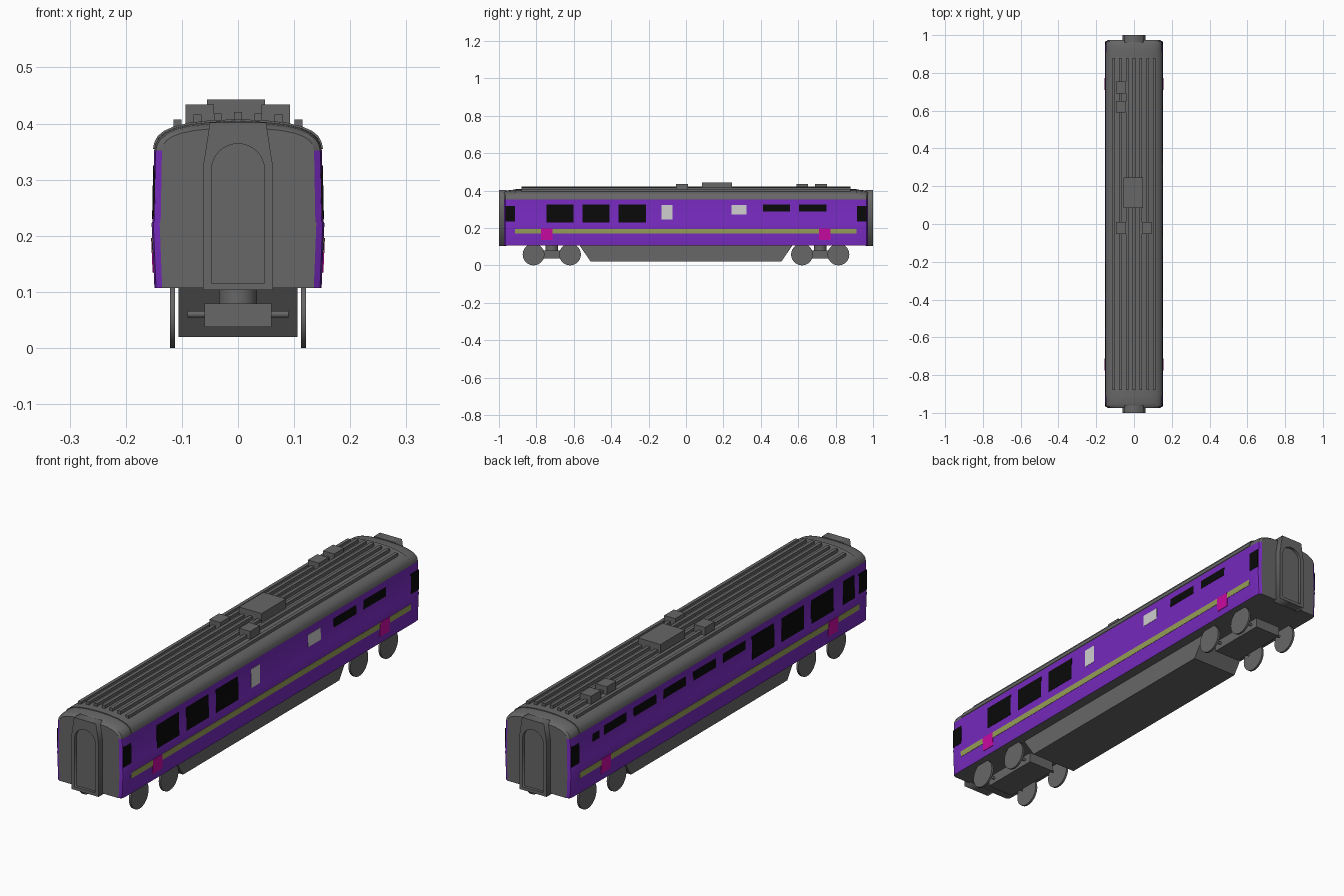
import bpy, bmesh, math
from mathutils import Matrix, Vector

if "Cube" in bpy.data.objects:
    bpy.data.objects.remove(bpy.data.objects["Cube"])


def material(name, rgb):
    m = bpy.data.materials.new(name)
    m.diffuse_color = (*rgb, 1)
    m.use_nodes = True
    m.node_tree.nodes["Principled BSDF"].inputs["Base Color"].default_value = m.diffuse_color
    return m


GREY = material("dark grey", (0.135, 0.135, 0.135))
PURPLE = material("purple", (0.175, 0.022, 0.49))
BLACK = material("black glass", (0.003, 0.003, 0.003))
WHITE = material("pale grey", (0.62, 0.62, 0.62))
OLIVE = material("olive yellow", (0.31, 0.35, 0.095))
PINK = material("magenta", (0.58, 0.003, 0.36))


def finish(bm, name, mats, smooth=False):
    bmesh.ops.recalc_face_normals(bm, faces=bm.faces)
    me = bpy.data.meshes.new(name)
    bm.to_mesh(me)
    bm.free()
    ob = bpy.data.objects.new(name, me)
    bpy.context.collection.objects.link(ob)
    for m in mats:
        me.materials.append(m)
    if smooth:
        bpy.ops.object.select_all(action='DESELECT')
        ob.select_set(True)
        bpy.context.view_layer.objects.active = ob
        bpy.ops.object.shade_smooth_by_angle(angle=math.radians(30))
    return ob


def loft(bm, rings):
    """Skin equal closed rings and cap both ends."""
    vs = [[bm.verts.new(p) for p in r] for r in rings]
    n = len(vs[0])
    for a, b in zip(vs, vs[1:]):
        for i in range(n):
            bm.faces.new((a[i], a[(i + 1) % n], b[(i + 1) % n], b[i]))
    bm.faces.new(vs[0])
    bm.faces.new(vs[-1])


def box(name, x, y, z, mat=GREY):
    bm = bmesh.new()
    loft(bm, [[(x[0], v, z[0]), (x[1], v, z[0]), (x[1], v, z[1]), (x[0], v, z[1])] for v in y])
    return finish(bm, name, [mat])


def cylinder(name, pos, radius, depth, axis, seg=32):
    bm = bmesh.new()
    rot = Matrix.Rotation(math.pi / 2, 4, 'Y') if axis == 'X' else Matrix()
    bmesh.ops.create_cone(bm, cap_ends=True, segments=seg, radius1=radius, radius2=radius,
                          depth=depth, matrix=Matrix.Translation(pos) @ rot)
    return finish(bm, name, [GREY], True)


# Half cross-section: side wall with waist step, then curved roof
WALL = [(0.149, 0.107), (0.154, 0.222), (0.152, 0.226), (0.1495, 0.352)]
ROOF = [(0.147, 0.364), (0.141, 0.375), (0.130, 0.384), (0.112, 0.392),
        (0.085, 0.3985), (0.045, 0.403)]


def full(half):
    return half + [(0, 0.4045)] + [(-x, z) for x, z in reversed(half)]


def wall_x(z):
    for (xa, za), (xb, zb) in zip(WALL, WALL[1:]):
        if z <= zb:
            return xa + (xb - xa) * (z - za) / (zb - za)
    return WALL[-1][0]


# Carriage body: purple sides, grey ends, floor and roof
bm = bmesh.new()
rings = []
for y, inset, drop in [(-0.973, 0.014, 0.012), (-0.966, 0.003, 0.007), (-0.95, 0, 0.003), (-0.92, 0, 0),
                       (0.92, 0, 0), (0.95, 0, 0.003), (0.966, 0.003, 0.007), (0.973, 0.014, 0.012)]:
    rings.append([(x * (1 - inset / 0.15), y, z - drop * max(0, (z - 0.352) / 0.052))
                  for x, z in full(WALL + ROOF)])
loft(bm, rings)
bmesh.ops.recalc_face_normals(bm, faces=bm.faces)
for f in bm.faces:
    if abs(f.normal.x) > 0.5 and f.calc_center_median().z < 0.351:
        f.material_index = 1
    elif f.calc_center_median().z < 0.23 and abs(f.normal.z) < 0.6 and abs(f.normal.x) > 0.3:
        f.material_index = 1
    elif 0.222 < f.calc_center_median().z < 0.226 and abs(f.normal.x) > 0.3:
        f.material_index = 1
finish(bm, "carriage_body", [GREY, PURPLE], True)

# Raised roof skin between the end domes
bm = bmesh.new()
skin = [(x + 0.002, z + 0.003) for x, z in [WALL[-1]] + ROOF]
skin = skin + [(0, 0.4075)] + [(-x, z) for x, z in reversed(skin)]
loft(bm, [[(x, y, z) for x, z in skin] for y in (-0.912, 0.912)])
finish(bm, "roof_skin", [GREY], True)

# Roof ribs
for i in range(-3, 4):
    top = {0: 0.421, 1: 0.418, 2: 0.416, 3: 0.407}[abs(i)]
    box("roof_rib", (i * 0.036 - 0.007, i * 0.036 + 0.007), (-0.88, 0.88), (top - 0.02, top))

# Roof equipment boxes
box("roof_unit_large", (-0.055, 0.048), (0.085, 0.245), (0.40, 0.443))
for x, y in [((-0.094, -0.043), (-0.053, 0.01)), ((0.042, 0.093), (-0.053, 0.01)),
             ((-0.094, -0.043), (0.59, 0.652)), ((-0.094, -0.043), (0.69, 0.755))]:
    box("roof_unit_small", x, y, (0.396, 0.434))


def plate(name, side, y, z, mat, out=0.0012):
    """Thin plate that follows the sloping side wall."""
    bm = bmesh.new()
    loft(bm, [[(side * (wall_x(z[0]) - 0.003), v, z[0]), (side * (wall_x(z[0]) + out), v, z[0]),
               (side * (wall_x(z[1]) + out), v, z[1]), (side * (wall_x(z[1]) - 0.003), v, z[1])]
              for v in y])
    finish(bm, name, [mat])


# Details shared by both sides
TALL, THIN = (0.23, 0.325), (0.289, 0.325)
for s in (1, -1):
    plate("waist_stripe", s, (-0.915, 0.912), (0.17, 0.195), OLIVE)
    for a in (-0.775, 0.71):
        plate("pink_panel", s, (a, a + 0.062), (0.135, 0.196), PINK, 0.002)
    for a in (-0.965, 0.914):
        plate("door_window", s, (a, a + 0.051), (0.235, 0.317), BLACK)
    for i in range(3):
        a = -0.747 + i * 0.1935
        plate("large_window", s, (a, a + 0.145), TALL, BLACK)
    for i in range(2 if s == 1 else 5):
        a = 0.605 - i * 0.1945
        plate("narrow_window", s, (a, a + 0.146), THIN, BLACK)

# Details on one side only
plate("pale_panel", 1, (-0.13, -0.073), (0.245, 0.322), WHITE)
plate("pale_panel", 1, (0.242, 0.324), (0.272, 0.322), WHITE)
plate("tall_window", -1, (-0.885, -0.81), TALL, BLACK)
plate("small_window", -1, (0.782, 0.826), (0.289, 0.318), BLACK)

# Gangway frames: outline with an arched opening
arch = [(-0.047, 0.116), (0.047, 0.116)]
arch += [(0.047 * math.cos(math.pi * i / 16), 0.318 + 0.046 * math.sin(math.pi * i / 16)) for i in range(17)]
outline = [(-0.062, 0.103), (0.062, 0.103), (0.062, 0.325), (0.05, 0.402), (-0.05, 0.402), (-0.062, 0.325)]
for s in (-1, 1):
    cu = bpy.data.curves.new("gangway_frame", 'CURVE')
    cu.dimensions, cu.fill_mode, cu.extrude = '2D', 'BOTH', 0.02
    for pts in (outline, arch):
        sp = cu.splines.new('POLY')
        sp.points.add(len(pts) - 1)
        for p, (x, z) in zip(sp.points, pts):
            p.co = (x, z, 0, 1)
        sp.use_cyclic_u = True
    cu.materials.append(GREY)
    ob = bpy.data.objects.new("gangway_frame", cu)
    bpy.context.collection.objects.link(ob)
    ob.location = (0, s * 0.98, 0)
    ob.rotation_euler = (math.pi / 2, 0, 0)
    bpy.ops.object.select_all(action='DESELECT')
    ob.select_set(True)
    bpy.context.view_layer.objects.active = ob
    bpy.ops.object.convert(target='MESH')
    box("gangway_door", (-0.049, 0.049), sorted((s * 0.96, s * 0.988)), (0.112, 0.32))
    bm = bmesh.new()
    loft(bm, [[(x, y, z) for x, z in arch] for y in (s * 0.96, s * 0.988)])
    finish(bm, "gangway_door_arch", [GREY])

# Underfloor equipment case with sloping ends
bm = bmesh.new()
loft(bm, [[(x, -0.57, 0.108), (x, -0.51, 0.02), (x, 0.51, 0.02), (x, 0.57, 0.108)] for x in (-0.106, 0.106)])
finish(bm, "underfloor_case", [GREY])

# Bogies: frame, pivot, axles and wheels
for s in (-1, 1):
    c = s * 0.7175
    box("bogie_frame", (-0.06, 0.06), (c - 0.13, c + 0.13), (0.037, 0.079))
    cylinder("bogie_pivot", (0, c, 0.093), 0.034, 0.032, 'Z')
    for d in (-0.0975, 0.0975):
        cylinder("axle", (0, c + d, 0.06), 0.006, 0.18, 'X', 16)
        for x in (-0.1165, 0.1165):
            cylinder("wheel", (x, c + d, 0.058), 0.058, 0.009, 'X', 40)
